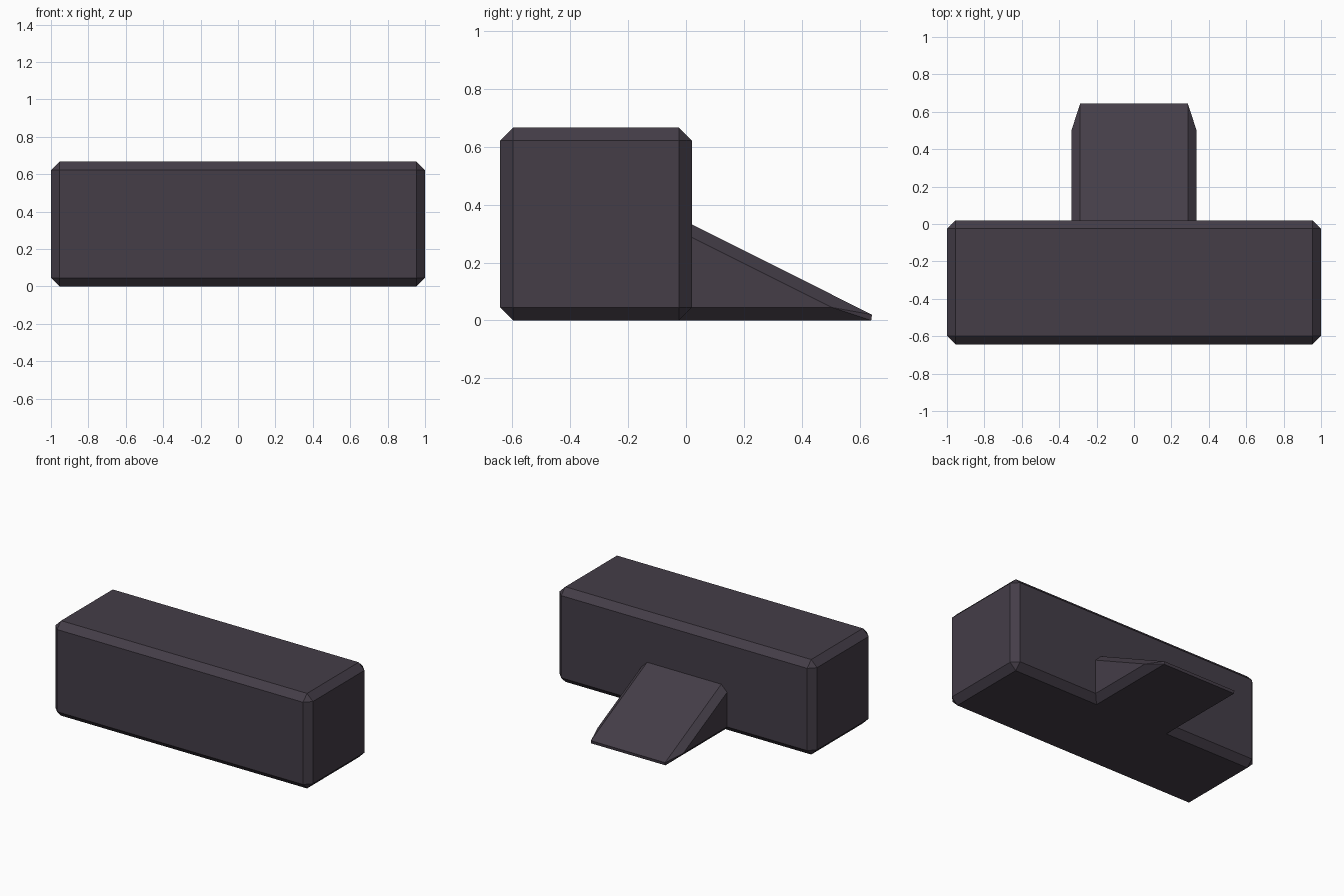
import bpy, bmesh
from mathutils import Matrix

if "Cube" in bpy.data.objects:
    bpy.data.objects.remove(bpy.data.objects["Cube"])

CHAMFER = 0.045

dark = bpy.data.materials.new("dark_plum_grey")
dark.diffuse_color = (0.058, 0.047, 0.064, 1)
dark.use_nodes = True
dark.node_tree.nodes["Principled BSDF"].inputs["Base Color"].default_value = dark.diffuse_color


def add_object(name, bm):
    bmesh.ops.recalc_face_normals(bm, faces=bm.faces[:])
    mesh = bpy.data.meshes.new(name)
    bm.to_mesh(mesh)
    bm.free()
    mesh.materials.append(dark)
    obj = bpy.data.objects.new(name, mesh)
    bpy.context.collection.objects.link(obj)
    return obj


# Long chamfered block
front, back, height = -0.643, 0.02, 0.667
bm = bmesh.new()
bmesh.ops.create_cube(bm, size=1, matrix=Matrix.Translation((0, (front + back) / 2, height / 2))
                      @ Matrix.Diagonal((2, back - front, height, 1)))
block = add_object("block", bm)
bevel = block.modifiers.new("chamfer", 'BEVEL')
bevel.width = CHAMFER
bevel.segments = 1

# Chamfered ramp behind the block, starting slightly inside it so the bottom chamfers mitre
outer, inner = 0.333, 0.333 - CHAMFER
root = back - CHAMFER
half = [
    (inner, root, 0), (outer, root, CHAMFER),
    (outer, root, 0.31), (inner, root, 0.355),
    (outer, 0.505, CHAMFER),
    (inner, 0.64, 0), (inner, 0.643, 0.02),
]
bm = bmesh.new()
for x, y, z in half:
    bm.verts.new((x, y, z))
    bm.verts.new((-x, y, z))
bmesh.ops.convex_hull(bm, input=bm.verts[:])
bmesh.ops.dissolve_limit(bm, angle_limit=0.03, verts=bm.verts[:], edges=bm.edges[:])
add_object("ramp", bm)
